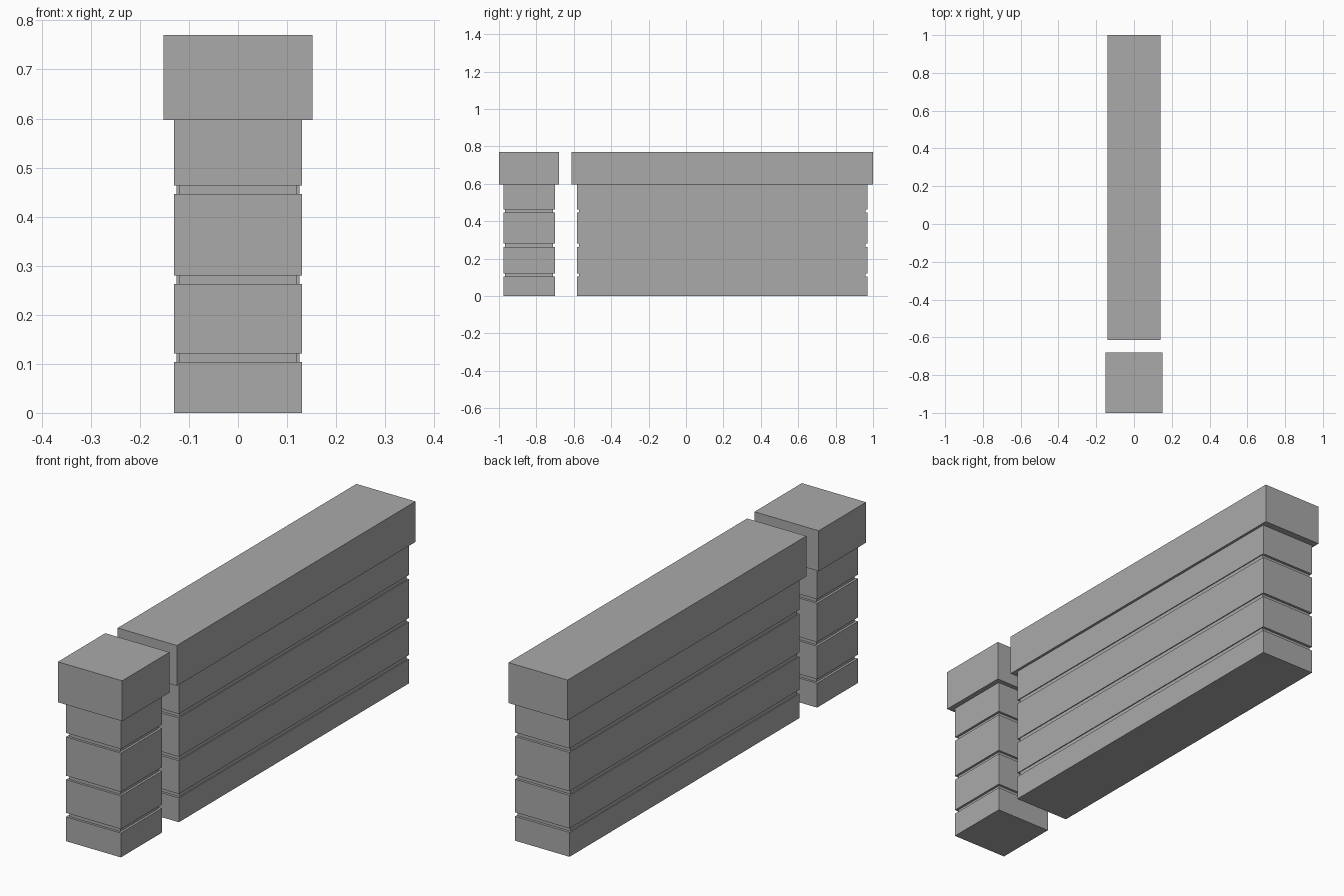
import bpy
import bmesh

cube = bpy.data.objects.get("Cube")
if cube:
    bpy.data.objects.remove(cube, do_unlink=True)

stone = bpy.data.materials.new("grey_stone")
stone.use_nodes = True
grey = (0.4, 0.4, 0.4, 1)
stone.diffuse_color = grey
stone.node_tree.nodes["Principled BSDF"].inputs["Base Color"].default_value = grey

HEIGHT = 0.77
CAP_BASE = 0.597
GROOVES = [(0.104, 0.121), (0.263, 0.28), (0.446, 0.463)]


def stack(name, sections, y_mid):
    """Closed square-cornered column from (half_x, half_y, z) sections."""
    bm = bmesh.new()
    rings = []
    for hx, hy, z in sections:
        corners = [(-hx, -hy), (hx, -hy), (hx, hy), (-hx, hy)]
        rings.append([bm.verts.new((x, y, z)) for x, y in corners])
    for low, high in zip(rings, rings[1:]):
        for i in range(4):
            j = (i + 1) % 4
            bm.faces.new((low[i], low[j], high[j], high[i]))
    bm.faces.new(rings[0][::-1])
    bm.faces.new(rings[-1])
    mesh = bpy.data.meshes.new(name)
    bm.to_mesh(mesh)
    bm.free()
    mesh.materials.append(stone)
    obj = bpy.data.objects.new(name, mesh)
    obj.location.y = y_mid
    bpy.context.collection.objects.link(obj)


def block_course(name, half_x, y0, y1, groove_x, groove_y):
    """Body with three shallow grooves running all the way round."""
    hy = (y1 - y0) / 2
    sections = [(half_x, hy, 0)]
    for low, high in GROOVES:
        inner = (half_x - groove_x, hy - groove_y)
        sections += [(half_x, hy, low), (*inner, low),
                     (*inner, high), (half_x, hy, high)]
    sections.append((half_x, hy, CAP_BASE))
    stack(name, sections, (y0 + y1) / 2)


def cap(name, half_x, y0, y1):
    hy = (y1 - y0) / 2
    stack(name, [(half_x, hy, CAP_BASE), (half_x, hy, HEIGHT)], (y0 + y1) / 2)


# Free-standing end pillar
block_course("pillar_body", 0.13, -0.977, -0.7, 0.01, 0.01)
cap("pillar_cap", 0.152, -1, -0.68)

# Long wall behind it
block_course("wall_body", 0.129, -0.584, 0.971, 0.004, 0.011)
cap("wall_cap", 0.14, -0.613, 1)
